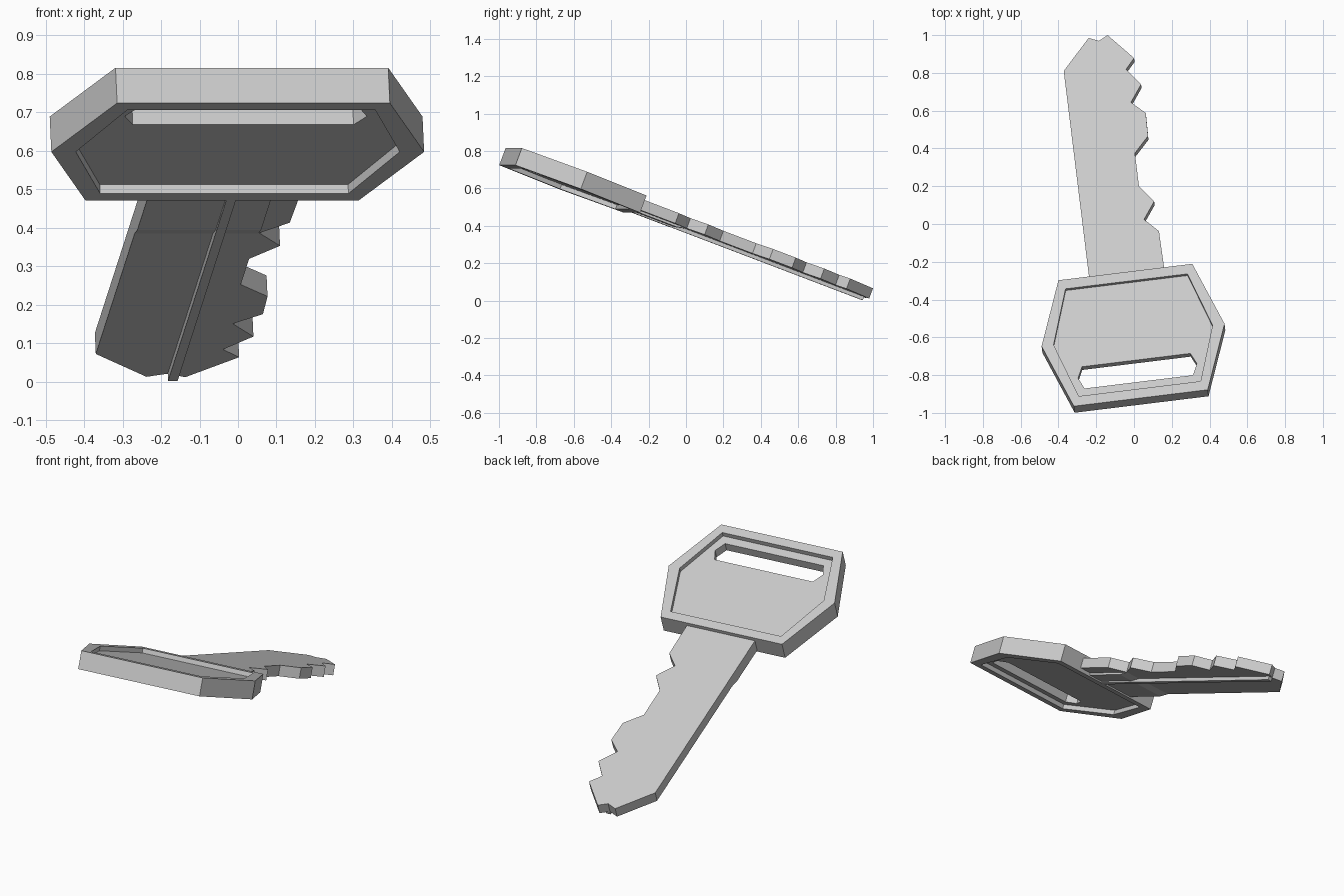
import bpy, bmesh
from math import radians
from mathutils import Matrix

if "Cube" in bpy.data.objects:
    bpy.data.objects.remove(bpy.data.objects["Cube"])

# The key is modelled flat (x width, y length, z thickness), then posed.
POSE = (Matrix.Translation((0, 0, 0.416))
        @ Matrix.Rotation(radians(7), 4, 'Z')
        @ Matrix.Rotation(radians(-20.7), 4, 'X')
        @ Matrix.Translation((-0.0765, 0, 0)))


def loft(name, rings, closed=False):
    """Skin equal-length rings; cap the ends, or join last ring to first."""
    bm = bmesh.new()
    loops = [[bm.verts.new(p) for p in ring] for ring in rings]
    n = len(loops[0])
    pairs = list(zip(loops, loops[1:]))
    if closed:
        pairs.append((loops[-1], loops[0]))
    else:
        bm.faces.new(loops[0])
        bm.faces.new(loops[-1])
    for a, b in pairs:
        for i in range(n):
            j = (i + 1) % n
            bm.faces.new((a[i], a[j], b[j], b[i]))
    bmesh.ops.recalc_face_normals(bm, faces=bm.faces)
    me = bpy.data.meshes.new(name)
    bm.to_mesh(me)
    bm.free()
    ob = bpy.data.objects.new(name, me)
    bpy.context.collection.objects.link(ob)
    ob.matrix_world = POSE
    return ob


def hexagon(corner, tip, half, cy, z):
    return [(tip, cy, z), (corner, cy + half, z), (-corner, cy + half, z),
            (-tip, cy, z), (-corner, cy - half, z), (corner, cy - half, z)]


# Bow: hexagonal head with recessed faces and a slot, lofted around the rim
TOP, WEB, MID = 0.049, 0.024, -0.6415
outer = (0.357, 0.488, 0.359, MID)
recess = (0.325, 0.424, 0.306, MID)
slot = (0.289, 0.317, 0.062, -0.837)
section = [(outer, TOP), (recess, TOP), (recess, WEB), (slot, WEB)]
section += [(shape, -z) for shape, z in reversed(section)]
loft("bow", [hexagon(*shape, z) for shape, z in section], closed=True)

# Blade: plain left edge, notched tip, teeth on the right
outline = [(-0.194, -0.30), (-0.194, 0.897), (-0.042, 1.065), (0.011, 1.042),
           (0.0595, 1.068), (0.184, 0.921), (0.135, 0.864), (0.204, 0.769),
           (0.139, 0.675), (0.210, 0.604), (0.207, 0.474), (0.127, 0.387),
           (0.127, 0.198), (0.197, 0.102), (0.132, 0.008), (0.203, -0.068),
           (0.207, -0.30)]
loft("blade", [[(x, y, z) for x, y in outline] for z in (0.029, -0.029)])

# Shoulder: thicker underside of the blade next to the bow, ramping off
side = [(-0.30, -0.02), (0.01, -0.02), (0.01, -0.029), (-0.045, -0.041),
        (-0.30, -0.041)]
loft("blade_shoulder", [[(x, y, z) for y, z in side] for x in (-0.194, 0.13)])

# Ridge: rib along the underside of the blade
rib = [(0.011, -0.02), (0.036, -0.02), (0.036, -0.049), (0.011, -0.049)]
loft("blade_ridge", [[(x, y, z) for x, z in rib] for y in (-0.30, 1.042)])
